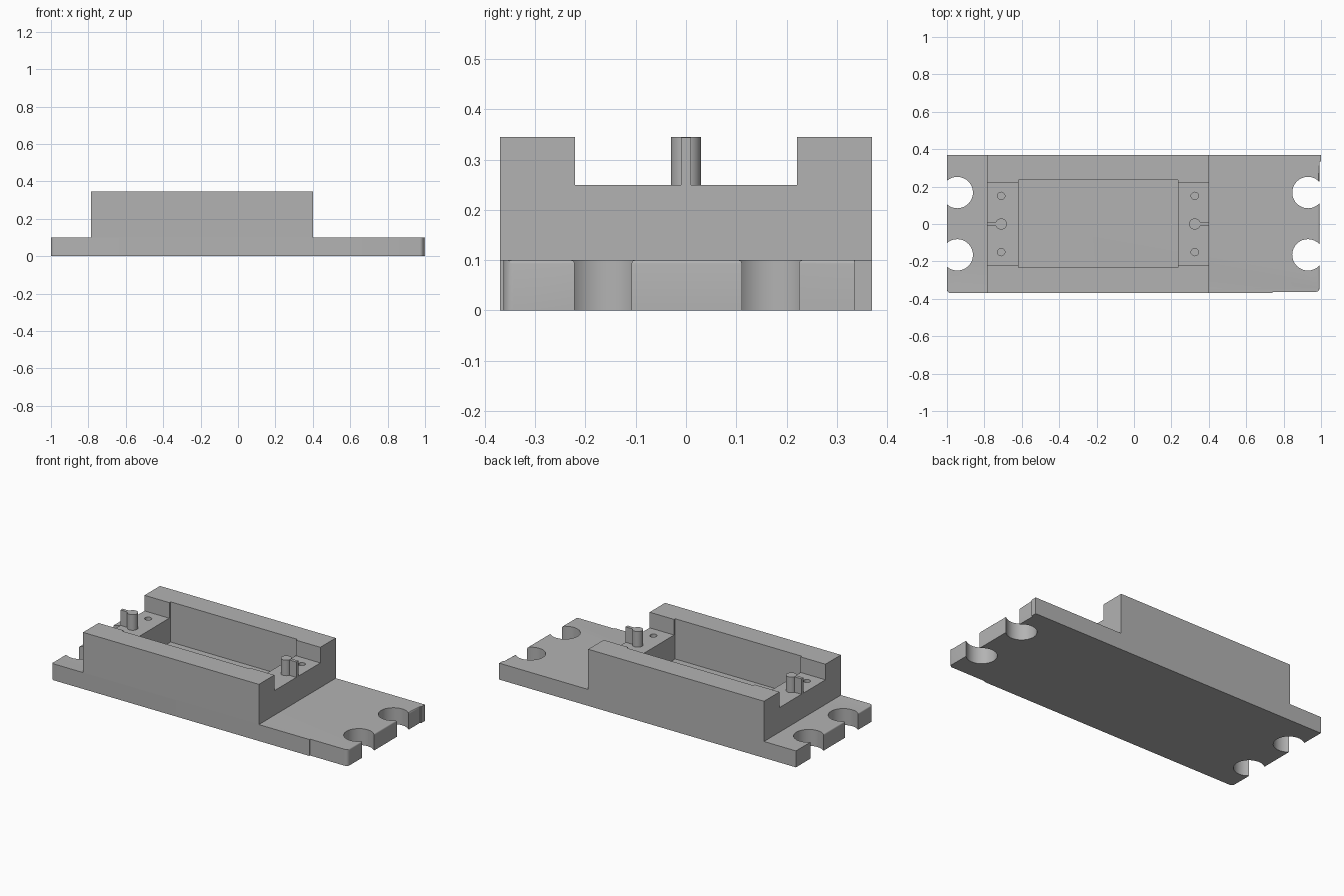
import bpy, bmesh
from math import cos, sin, sqrt, asin, pi

cube = bpy.data.objects.get("Cube")
if cube:
    bpy.data.objects.remove(cube, do_unlink=True)

grey = bpy.data.materials.new("plain_grey")
grey.use_nodes = True
grey.diffuse_color = (0.45, 0.45, 0.45, 1)
grey.node_tree.nodes["Principled BSDF"].inputs["Base Color"].default_value = grey.diffuse_color


def prism(name, outline, z0, z1):
    """Extrude a counter-clockwise outline from z0 to z1."""
    bm = bmesh.new()
    base = bm.faces.new([bm.verts.new((x, y, z0)) for x, y in outline])
    top = bmesh.ops.extrude_face_region(bm, geom=[base])["geom"]
    bmesh.ops.translate(bm, vec=(0, 0, z1 - z0),
                        verts=[v for v in top if isinstance(v, bmesh.types.BMVert)])
    bmesh.ops.recalc_face_normals(bm, faces=bm.faces)
    mesh = bpy.data.meshes.new(name)
    bm.to_mesh(mesh)
    bm.free()
    mesh.materials.append(grey)
    obj = bpy.data.objects.new(name, mesh)
    bpy.context.collection.objects.link(obj)
    return obj


def box(name, x0, x1, y0, y1, z0, z1):
    return prism(name, [(x0, y0), (x1, y0), (x1, y1), (x0, y1)], z0, z1)


def arc(cx, cy, r, a0, a1, n):
    return [(cx + r * cos(a0 + (a1 - a0) * i / n), cy + r * sin(a0 + (a1 - a0) * i / n))
            for i in range(n + 1)]


def disc(name, cx, cy, r, z0, z1, n=32):
    return prism(name, arc(cx, cy, r, 0, 2 * pi, n)[:-1], z0, z1)


def apply_modifier(obj, mod):
    bpy.ops.object.select_all(action='DESELECT')
    bpy.context.view_layer.objects.active = obj
    obj.select_set(True)
    bpy.ops.object.modifier_apply(modifier=mod.name)


def cut(obj, cutter):
    mod = obj.modifiers.new("cut", 'BOOLEAN')
    mod.operation, mod.solver, mod.object = 'DIFFERENCE', 'EXACT', cutter
    apply_modifier(obj, mod)
    bpy.data.objects.remove(cutter, do_unlink=True)


def smooth(obj):
    bpy.ops.object.select_all(action='DESELECT')
    bpy.context.view_layer.objects.active = obj
    obj.select_set(True)
    bpy.ops.object.shade_smooth_by_angle(angle=0.6)


LEFT, RIGHT = -0.785, 0.40      # ends of the raised block
PLATE, LEDGE, TOP = 0.10, 0.25, 0.345
WIDE = 0.37


def notch(cx, cy, edge, r=0.084):
    """Round notch breaking through the plate end at x = edge."""
    half = asin(sqrt(r * r - (edge - cx) ** 2) / r)
    if edge > 0:
        return arc(cx, cy, r, 2 * pi - half, half, 24)
    return arc(cx, cy, r, pi - half, half - pi, 24)


# Base plate with two keyhole notches at each end and rounded front corners
END = 0.992
outline = arc(-0.98, -0.35, 0.02, pi, 1.5 * pi, 5)
outline += [(0.74, -WIDE), (0.74, -0.363)]
outline += arc(END - 0.02, -0.343, 0.02, -pi / 2, 0, 5)
outline += notch(0.93, -0.165, END) + notch(0.93, 0.168, END)
outline += [(END, 0.335), (1, 0.335), (1, WIDE), (-1, WIDE)]
outline += notch(-0.945, 0.168, -1) + notch(-0.945, -0.165, -1)
plate = prism("base_plate", outline, 0, PLATE)

# Softened top edges on the plate ends
bm = bmesh.new()
bm.from_mesh(plate.data)
ends = [e for e in bm.edges
        if all(v.co.z > 0.09 and abs(v.co.x) > 0.99 and v.co.y < 0.34 for v in e.verts)
        and abs(e.verts[0].co.x - e.verts[1].co.x) < 0.001]
bmesh.ops.bevel(bm, geom=ends, offset=0.007, segments=3, profile=0.5, affect='EDGES')
bm.to_mesh(plate.data)
bm.free()
smooth(plate)

# Raised block with a lengthwise channel and a deep pocket
block = box("raised_block", LEFT, RIGHT, -WIDE, WIDE, PLATE, TOP)
cut(block, box("channel_cutter", LEFT - 0.1, RIGHT + 0.1, -0.221, 0.221, LEDGE, TOP + 0.1))
cut(block, box("pocket_cutter", -0.618, 0.235, -0.232, 0.234, PLATE - 0.05, TOP + 0.1))

# Pin posts with fins and pairs of screw holes on both ledges
for side, post_x, end_x in (("right", -0.71, LEFT), ("left", 0.325, RIGHT)):
    for y in (-0.15, 0.15):
        cut(block, disc("hole_cutter", post_x, y, 0.02, LEDGE - 0.08, LEDGE + 0.05, 20))
    smooth(disc(side + "_pin_post", post_x, 0, 0.03, LEDGE - 0.005, TOP))
    x0, x1 = sorted((post_x, end_x))
    box(side + "_pin_fin", x0, x1, -0.01, 0.01, LEDGE - 0.005, TOP - 0.001)
smooth(block)
